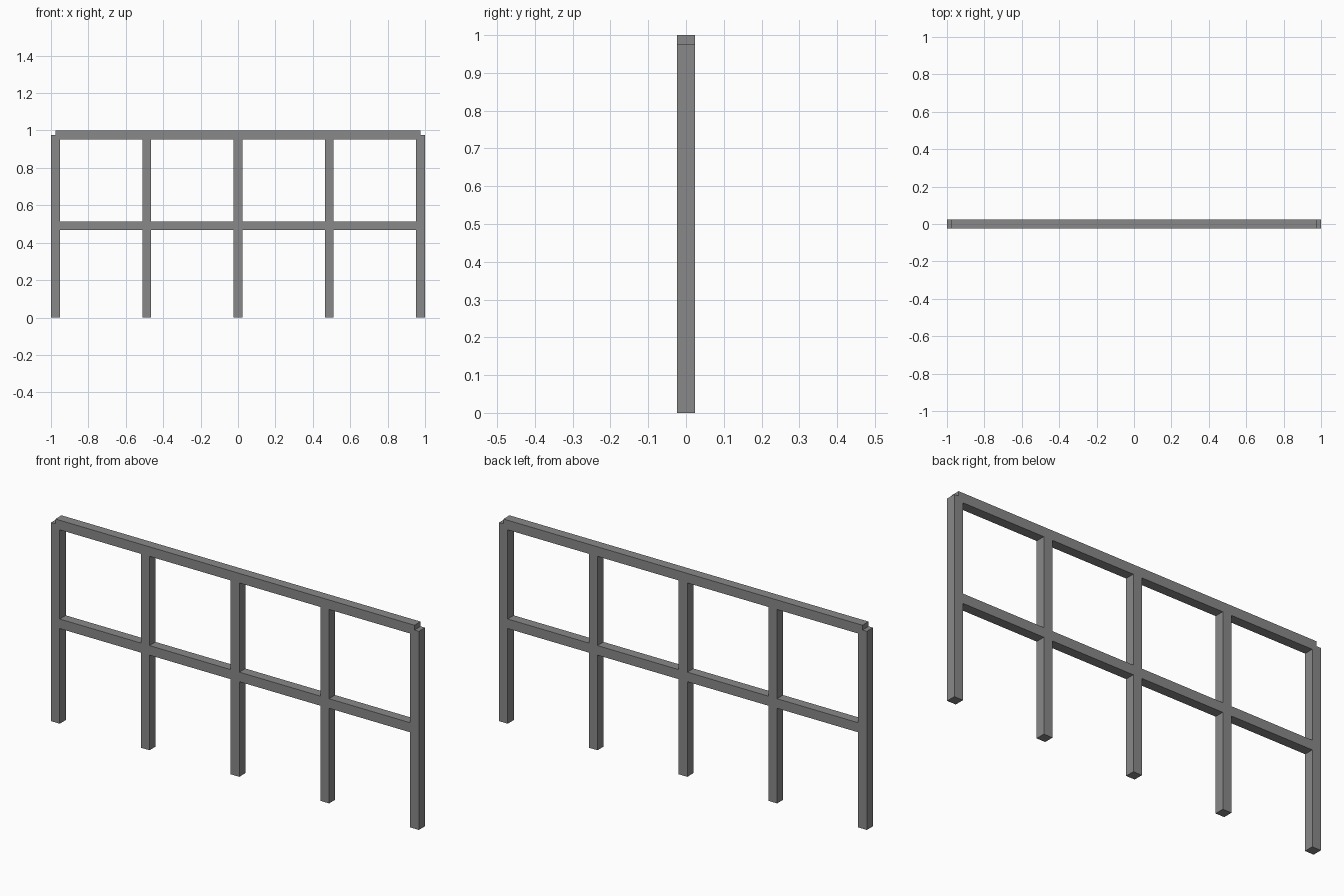
import bpy

if "Cube" in bpy.data.objects:
    bpy.data.objects.remove(bpy.data.objects["Cube"])

W = 0.047           # square tube width
END = 1 - W / 2     # centre line of end posts
TOP = 1 - W / 2     # centre line of top rail

metal = bpy.data.materials.new("grey metal")
metal.diffuse_color = (0.25, 0.25, 0.25, 1)
metal.use_nodes = True
metal.node_tree.nodes["Principled BSDF"].inputs["Base Color"].default_value = metal.diffuse_color


def bar(name, centre, size):
    bpy.ops.mesh.primitive_cube_add(size=1, location=centre)
    ob = bpy.context.object
    ob.name = name
    ob.scale = size
    bpy.ops.object.transform_apply(location=False, rotation=False, scale=True)
    ob.data.materials.append(metal)


# five evenly spaced posts, ending at the top rail's centre line
for i in range(5):
    bar(f"post_{i + 1}", (END * (i - 2) / 2, 0, TOP / 2), (W, W, TOP))

# rails run between the end posts' centre lines
bar("top_rail", (0, 0, TOP), (2 * END, W, W))
bar("middle_rail", (0, 0, 0.491), (2 * END, W, W))
